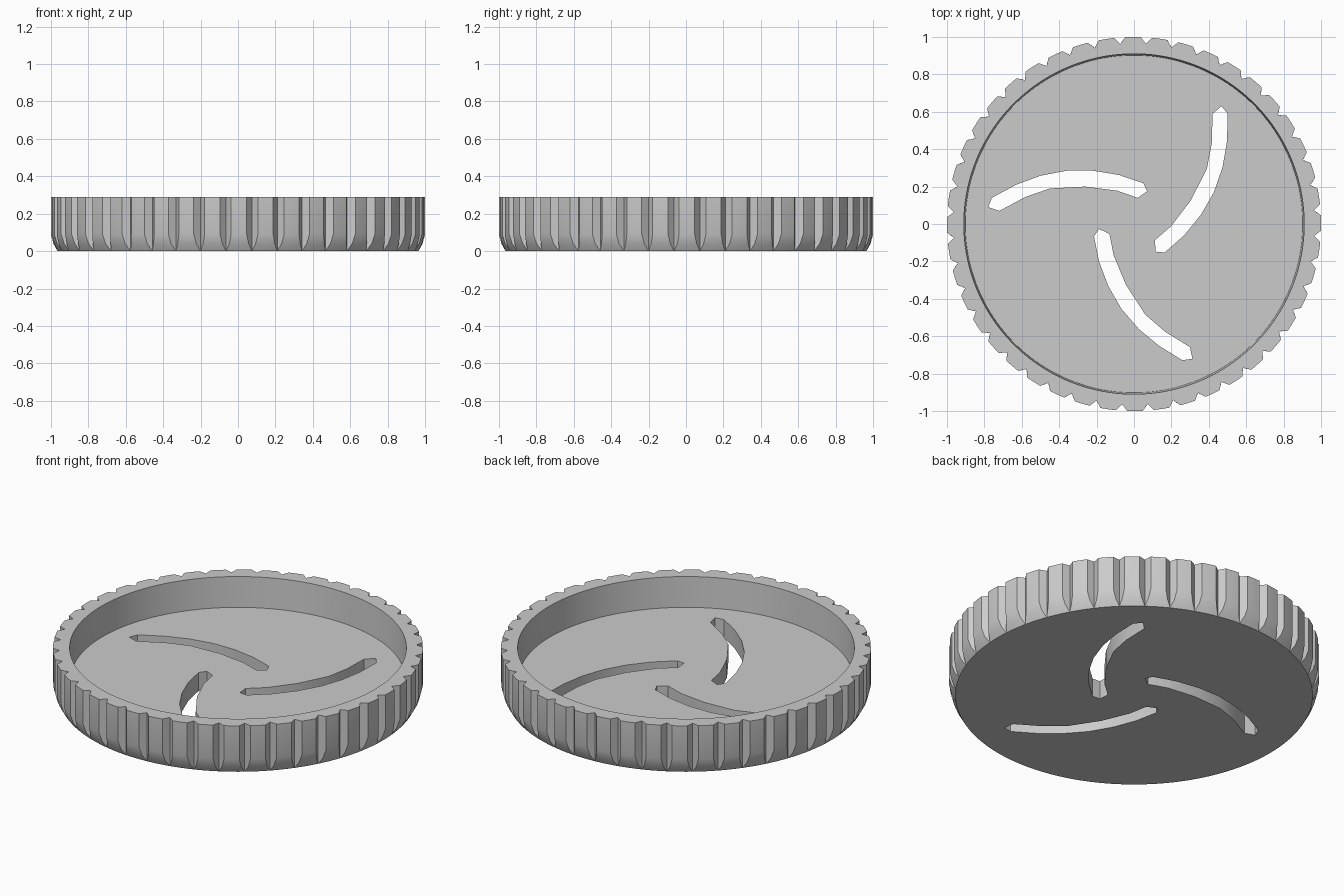
import bpy, bmesh
from math import sin, cos, pi, tau, radians
from mathutils import Matrix

cube = bpy.data.objects.get("Cube")
if cube:
    bpy.data.objects.remove(cube, do_unlink=True)

TEETH, HEIGHT, FLOOR = 44, 0.29, 0.11
NOTCH_R, NOTCH_HALF = 0.965, 0.03

grey = bpy.data.materials.new("plain grey")
grey.use_nodes = True
grey.diffuse_color = (0.6, 0.6, 0.6, 1)
grey.node_tree.nodes["Principled BSDF"].inputs["Base Color"].default_value = (0.6, 0.6, 0.6, 1)


def make_object(name, bm):
    bmesh.ops.recalc_face_normals(bm, faces=bm.faces)
    mesh = bpy.data.meshes.new(name)
    bm.to_mesh(mesh)
    bm.free()
    mesh.materials.append(grey)
    ob = bpy.data.objects.new(name, mesh)
    bpy.context.collection.objects.link(ob)
    return ob


def ring(bm, radius, z, notched):
    """One loop of the lid; V notches narrow to nothing at the notch radius."""
    verts = []
    step = tau / TEETH
    half = NOTCH_HALF
    if notched:
        half *= (radius - NOTCH_R) / (1 - NOTCH_R)
    for i in range(TEETH):
        a = -pi / 2 + (i + 0.5) * step + radians(0.3)
        points = [(a, NOTCH_R if notched else radius)]
        for k in range(5):
            points.append((a + half + (step - 2 * half) * k / 4, radius))
        verts += [bm.verts.new((r * cos(t), r * sin(t), z)) for t, r in points]
    return verts


# Round tray with a notched grip, rounded lower edge and recessed floor
bm = bmesh.new()
profile = [(NOTCH_R, 0, True), (0.987, 0.04, True), (1.0, 0.09, True),
           (1.0, HEIGHT, True), (0.91, HEIGHT, False), (0.902, FLOOR, False)]
loops = [ring(bm, *p) for p in profile]
for low, high in zip(loops, loops[1:]):
    for i in range(len(low)):
        j = (i + 1) % len(low)
        bm.faces.new((low[i], low[j], high[j], high[i]))
bm.faces.new(loops[0])
bm.faces.new(loops[-1])
bmesh.ops.remove_doubles(bm, verts=bm.verts, dist=0.0001)
lid = make_object("notched_lid", bm)

# Three curved slots through the floor
slot = [(-0.78, 0.09), (-0.76, 0.14), (-0.63, 0.21), (-0.50, 0.258), (-0.36, 0.285),
        (-0.22, 0.285), (-0.08, 0.262), (0.05, 0.218), (0.07, 0.175), (0.02, 0.14),
        (-0.09, 0.178), (-0.26, 0.2), (-0.45, 0.19), (-0.58, 0.145), (-0.72, 0.07)]
bm = bmesh.new()
for i in range(3):
    turn = Matrix.Rotation(i * tau / 3, 4, "Z")
    base = bm.faces.new([bm.verts.new((x, y, -0.1)) for x, y in slot])
    top = bmesh.ops.extrude_face_region(bm, geom=[base])["geom"]
    top = [v for v in top if isinstance(v, bmesh.types.BMVert)]
    bmesh.ops.translate(bm, verts=top, vec=(0, 0, 0.4))
    bmesh.ops.transform(bm, matrix=turn, verts=list(base.verts) + top)
cutter = make_object("slot_cutter", bm)
cutter.hide_render = True

cut = lid.modifiers.new("slots", "BOOLEAN")
cut.operation = "DIFFERENCE"
cut.solver = "EXACT"
cut.object = cutter
bpy.ops.object.select_all(action="DESELECT")
bpy.context.view_layer.objects.active = lid
lid.select_set(True)
bpy.ops.object.modifier_apply(modifier=cut.name)
bpy.data.objects.remove(cutter, do_unlink=True)

bpy.ops.object.shade_smooth_by_angle(angle=radians(25))
